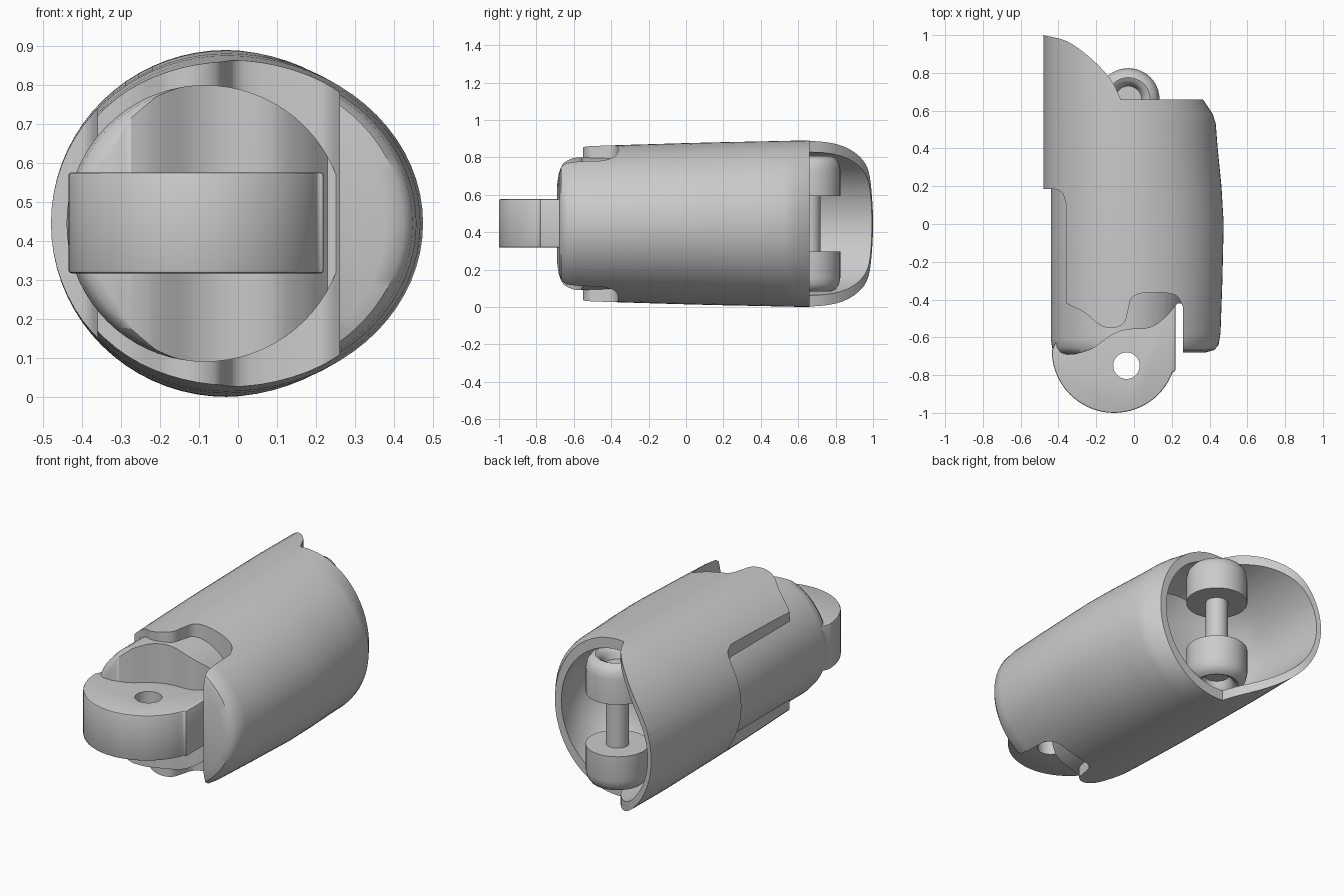
import bpy, bmesh
from math import cos, sin, pi, radians
from mathutils import Vector

default = bpy.data.objects.get("Cube")
if default:
    bpy.data.objects.remove(default, do_unlink=True)

MID = 0.445      # height of the long axis
SIDES = 72


def finish(name, bm):
    bmesh.ops.recalc_face_normals(bm, faces=bm.faces)
    mesh = bpy.data.meshes.new(name)
    bm.to_mesh(mesh)
    bm.free()
    obj = bpy.data.objects.new(name, mesh)
    bpy.context.collection.objects.link(obj)
    return obj


def skin(name, rings):
    """Bridge equal rings of points and cap both ends."""
    bm = bmesh.new()
    loops = [[bm.verts.new(p) for p in ring] for ring in rings]
    for a, b in zip(loops, loops[1:]):
        for i in range(len(a)):
            j = (i + 1) % len(a)
            bm.faces.new((a[i], a[j], b[j], b[i]))
    bm.faces.new(loops[0])
    bm.faces.new(loops[-1])
    return finish(name, bm)


def loft(name, stations, cx):
    """Rings along y; each station is y, left x, right x, half height."""
    rings = []
    for y, left, right, half in stations:
        ring = []
        for k in range(SIDES):
            a = 2 * pi * k / SIDES
            reach = right - cx if cos(a) > 0 else cx - left
            ring.append((cx + reach * cos(a), y, MID + half * sin(a)))
        rings.append(ring)
    return skin(name, rings)


def lathe(name, profile, x, y, side=1):
    """Turn a (radius, height from the axis) profile about a vertical line."""
    return skin(name, [[(x + r * cos(2 * pi * k / 48), y + r * sin(2 * pi * k / 48),
                         MID + side * h) for k in range(48)] for r, h in profile])


def prism(name, plan, z0, z1):
    return skin(name, [[(x, y, z) for x, y in plan] for z in (z0, z1)])


def curve(points, steps=5):
    """Smooth run through a few plan points."""
    pts = [Vector(p) for p in points]
    ext = [2 * pts[0] - pts[1]] + pts + [2 * pts[-1] - pts[-2]]
    out = []
    for a, b, c, d in zip(ext, ext[1:], ext[2:], ext[3:]):
        for s in range(steps):
            t = s / steps
            out.append(tuple(0.5 * (2 * b + (c - a) * t + (2 * a - 5 * b + 4 * c - d) * t * t
                                    + (3 * b - a - 3 * c + d) * t ** 3)))
    return out + [tuple(pts[-1])]


def apply_modifier(obj, mod):
    bpy.context.view_layer.objects.active = obj
    bpy.ops.object.modifier_apply(modifier=mod.name)


def combine(obj, tool, operation):
    mod = obj.modifiers.new("cut", 'BOOLEAN')
    mod.operation = operation
    mod.solver = 'EXACT'
    mod.object = tool
    apply_modifier(obj, mod)
    bpy.data.objects.remove(tool, do_unlink=True)


# Outer shell: tapered oval sleeve trimmed to its plan outline
shell = loft("outer_shell", [
    (-0.68, -0.40, 0.38, 0.36), (-0.667, -0.43, 0.425, 0.395), (-0.64, -0.45, 0.448, 0.408),
    (-0.58, -0.465, 0.458, 0.413), (-0.3, -0.475, 0.468, 0.422), (0.0, -0.48, 0.475, 0.431),
    (0.2, -0.48, 0.463, 0.436), (0.4, -0.48, 0.443, 0.44), (0.53, -0.48, 0.433, 0.443),
    (0.58, -0.48, 0.418, 0.444), (0.66, -0.48, 0.365, 0.445), (1.02, -0.48, 0.36, 0.44)], -0.03)
outline = [(0.6, 0.66)]
outline += curve([(-0.07, 0.66), (-0.12, 0.76), (-0.22, 0.87), (-0.35, 0.965), (-0.48, 1.0)])
outline += [(-0.6, 1.0), (-0.6, 0.19)]
outline += curve([(-0.42, 0.185), (-0.38, 0.165), (-0.36, 0.11)])
outline += curve([(-0.36, -0.42), (-0.26, -0.47), (-0.18, -0.535), (-0.11, -0.55),
                  (-0.05, -0.52), (-0.03, -0.45), (-0.01, -0.39), (0.05, -0.365),
                  (0.17, -0.365), (0.23, -0.385), (0.26, -0.44)])
outline += [(0.26, -0.8), (0.6, -0.8)]
combine(shell, prism("shell_trim", outline, -1, 2), 'INTERSECT')

# Socket hollow at the back
hollow = loft("socket_cutter", [
    (0.27, -0.22, 0.14, 0.16), (0.29, -0.32, 0.23, 0.25), (0.34, -0.40, 0.30, 0.33),
    (0.45, -0.44, 0.35, 0.372), (0.56, -0.45, 0.355, 0.38), (0.66, -0.452, 0.325, 0.385),
    (1.2, -0.455, 0.32, 0.39)], -0.03)
combine(shell, hollow, 'DIFFERENCE')

# Round inner core with a wavy front face
core = loft("inner_core", [
    (-0.69, -0.39, 0.22, 0.30), (-0.68, -0.415, 0.245, 0.33), (-0.655, -0.433, 0.265, 0.348),
    (-0.61, -0.44, 0.275, 0.355), (0.25, -0.44, 0.275, 0.355)], -0.085)
front = [(-0.6, 0.6), (-0.6, -0.8), (-0.32, -0.8)]
front += curve([(-0.31, -0.69), (-0.22, -0.66), (-0.12, -0.59), (-0.04, -0.56),
                (0.08, -0.55), (0.16, -0.5), (0.23, -0.42)])
front += [(0.5, -0.42), (0.5, 0.6)]
combine(core, prism("core_trim", front, -1, 2), 'INTERSECT')

# Hinge tongue with a rounded tip and a pin hole
arc = [radians(180 + a) for a in range(0, 161, 5)]
plan = [(-0.105 + 0.33 * cos(a), -0.67 + 0.33 * sin(a)) for a in arc]
plan += [(0.22, -0.78), (0.22, -0.36), (-0.3, -0.36)]
tongue = prism("hinge_tongue", plan, 0.317, 0.576)
bevel = tongue.modifiers.new("edges", 'BEVEL')
bevel.width = 0.012
bevel.segments = 2
bevel.limit_method = 'ANGLE'
bevel.angle_limit = radians(50)
apply_modifier(tongue, bevel)
combine(tongue, lathe("hole_cutter", [(0.07, -0.5), (0.07, 0.5)], -0.04, -0.75), 'DIFFERENCE')

# Paired hinge bosses with dished outer ends, and the pin between them
boss_profile = [(0.165, 0.148), (0.165, 0.29), (0.158, 0.325), (0.14, 0.35), (0.115, 0.362),
                (0.095, 0.352), (0.08, 0.33), (0.07, 0.30)]
parts = [shell, core, tongue]
for name, side in (("upper_hinge_boss", 1), ("lower_hinge_boss", -1)):
    parts.append(lathe(name, boss_profile, -0.03, 0.66, side))
parts.append(lathe("hinge_pin", [(0.06, -0.2), (0.06, 0.2)], -0.03, 0.66))

# Smooth shading with crisp edges
bpy.ops.object.select_all(action='DESELECT')
for part in parts:
    part.select_set(True)
bpy.context.view_layer.objects.active = shell
bpy.ops.object.shade_smooth_by_angle(angle=radians(35))
